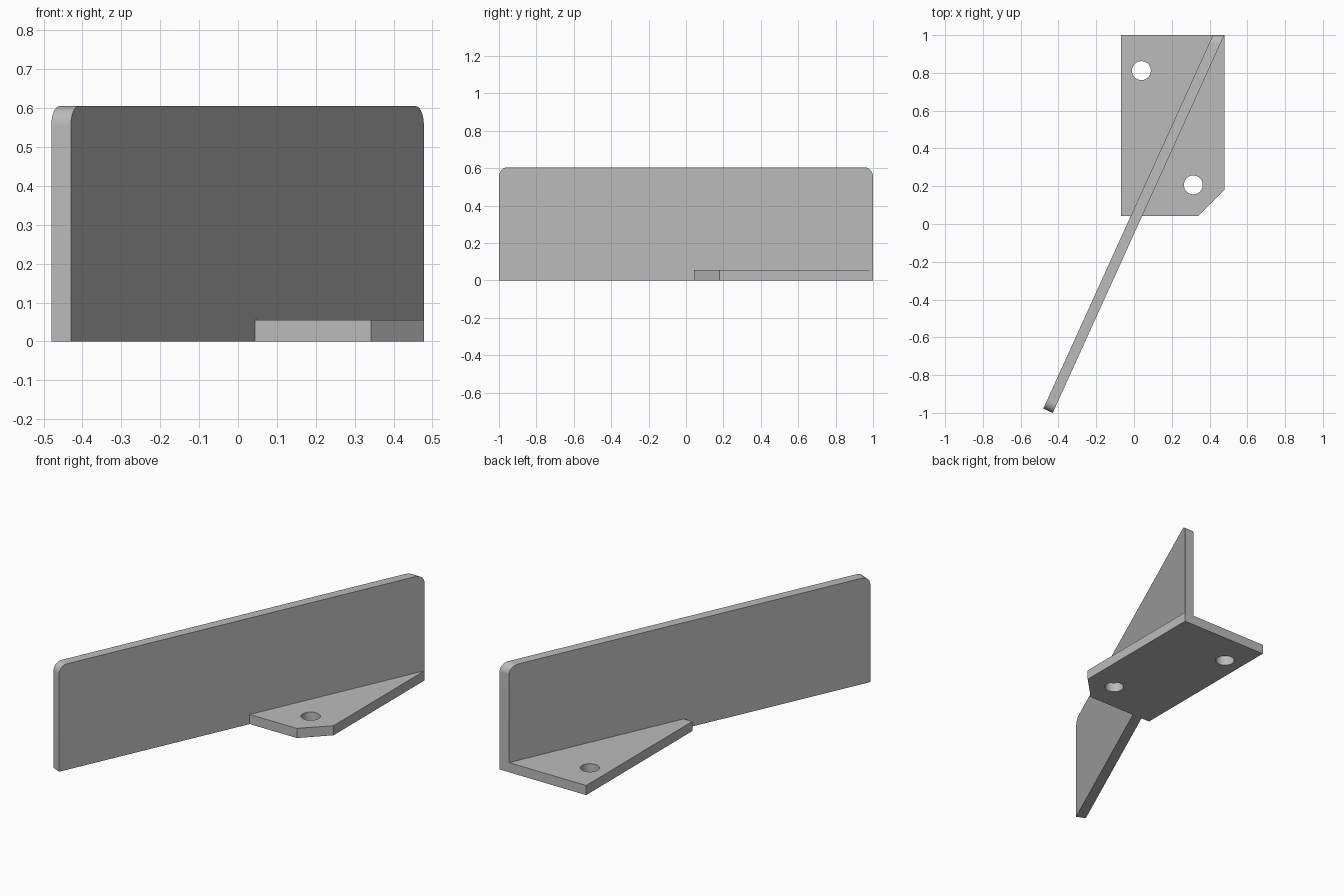
import bpy, bmesh, math
from mathutils import Vector

cube = bpy.data.objects.get("Cube")
if cube:
    bpy.data.objects.remove(cube, do_unlink=True)

THICK = 0.055            # sheet thickness of both parts
HEIGHT = 0.605
RADIUS = 0.05

grey = bpy.data.materials.new("plain grey")
grey.use_nodes = True
grey.diffuse_color = (0.5, 0.5, 0.5, 1)
grey.node_tree.nodes["Principled BSDF"].inputs["Base Color"].default_value = (0.5, 0.5, 0.5, 1)


def prism(name, near, far):
    """Solid between two matching outlines."""
    bm = bmesh.new()
    a = [bm.verts.new(p) for p in near]
    b = [bm.verts.new(p) for p in far]
    bm.faces.new(a)
    bm.faces.new(b[::-1])
    for i in range(len(a)):
        j = (i + 1) % len(a)
        bm.faces.new((a[i], b[i], b[j], a[j]))
    bmesh.ops.recalc_face_normals(bm, faces=bm.faces)
    mesh = bpy.data.meshes.new(name)
    bm.to_mesh(mesh)
    bm.free()
    mesh.materials.append(grey)
    obj = bpy.data.objects.new(name, mesh)
    bpy.context.collection.objects.link(obj)
    return obj


def smooth(obj):
    bpy.ops.object.select_all(action='DESELECT')
    obj.select_set(True)
    bpy.context.view_layer.objects.active = obj
    bpy.ops.object.shade_smooth_by_angle(angle=math.radians(30))


# Upright panel: slanted in plan, rounded top corners, far end cut square to y
start, end = Vector((-0.43, -1.0, 0)), Vector((0.478, 1.0, 0))
along = (end - start).normalized()
across = Vector((-along.y, along.x, 0)) * THICK
trim = across.y / along.y
length = (end - start).length


def panel_outline(offset, run):
    pts = [(0, 0), (run, 0)]
    for cx, first in ((run - RADIUS, 0), (RADIUS, 90)):
        for i in range(13):
            t = math.radians(first + 90 * i / 12)
            pts.append((cx + RADIUS * math.cos(t), HEIGHT - RADIUS + RADIUS * math.sin(t)))
    return [start + offset + along * s + Vector((0, 0, z)) for s, z in pts]


panel = prism("upright_panel", panel_outline(Vector(), length),
              panel_outline(across, length - trim))
smooth(panel)

# Flat mounting plate with one clipped corner
corners = [(-0.07, 0.043), (0.342, 0.043), (0.478, 0.18), (0.478, 1.0), (-0.07, 1.0)]
plate = prism("mounting_plate", [(x, y, 0) for x, y in corners],
              [(x, y, THICK) for x, y in corners])

# Screw holes
for x, y in ((0.039, 0.812), (0.314, 0.207)):
    bpy.ops.mesh.primitive_cylinder_add(vertices=48, radius=0.05, depth=0.3, location=(x, y, 0))
    cutter = bpy.context.object
    cutter.name = "hole_cutter"
    cutter.hide_render = True
    cutter.data.materials.append(grey)
    bpy.ops.object.select_all(action='DESELECT')
    bpy.context.view_layer.objects.active = plate
    plate.select_set(True)
    mod = plate.modifiers.new("screw_hole", 'BOOLEAN')
    mod.operation = 'DIFFERENCE'
    mod.solver = 'EXACT'
    mod.object = cutter
    bpy.ops.object.modifier_apply(modifier=mod.name)
    bpy.data.objects.remove(cutter, do_unlink=True)
smooth(plate)
